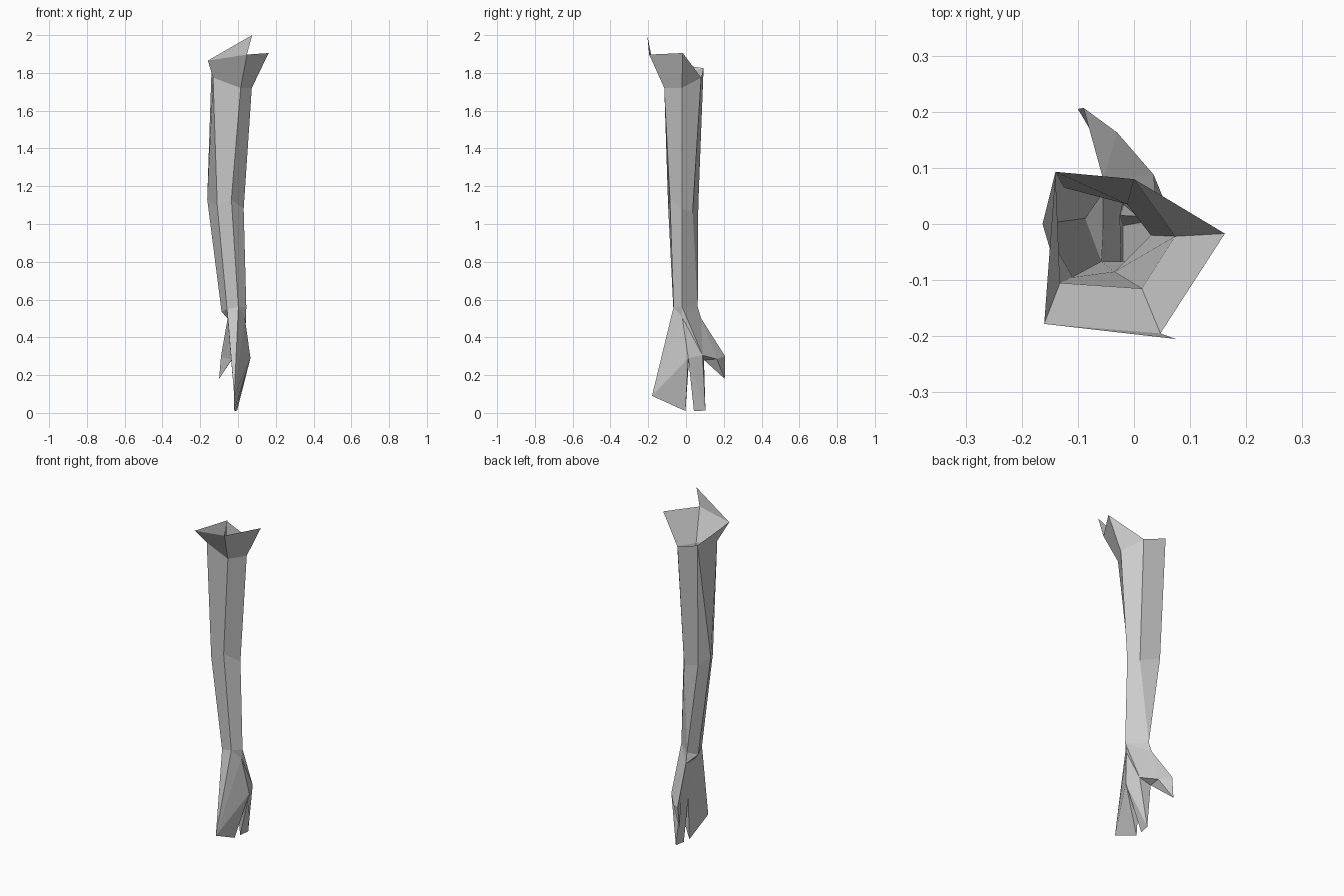
import bpy
import bmesh
from mathutils import Vector

old = bpy.data.objects.get("Cube")
if old:
    bpy.data.objects.remove(old)

# One plain material for the whole model
grey = bpy.data.materials.new("plain grey")
grey.use_nodes = True
tone = (0.6, 0.6, 0.6, 1)
grey.diffuse_color = tone
grey.node_tree.nodes["Principled BSDF"].inputs["Base Color"].default_value = tone


def build(name, faces):
    """Make a flat-shaded open surface from faces given as corner points."""
    bm = bmesh.new()
    for corners in faces:
        bm.faces.new([bm.verts.new(Vector(point)) for point in corners])
    bmesh.ops.remove_doubles(bm, verts=bm.verts[:], dist=0.001)
    bmesh.ops.dissolve_degenerate(bm, edges=bm.edges[:], dist=0.0001)
    bmesh.ops.recalc_face_normals(bm, faces=bm.faces[:])
    mesh = bpy.data.meshes.new(name)
    bm.to_mesh(mesh)
    bm.free()
    mesh.materials.append(grey)
    part = bpy.data.objects.new(name, mesh)
    bpy.context.collection.objects.link(part)
    return part


def loft(upper, lower):
    """Quads between two rings; repeated points collapse to triangles."""
    count = len(upper)
    faces = []
    for i in range(count):
        j = (i + 1) % count
        faces.append((lower[i], lower[j], upper[j], upper[i]))
    return faces


# Points shared by the flared cuff and the sleeve
back_right = (0, 0.08, 1.775)
back_left = (-0.14, 0.093, 1.825)

# Rings from top to bottom, starting at the front and turning through +x
rim_front = (-0.16, -0.178, 1.865)
rim_notch = (0.047, -0.195, 1.897)
rim = [rim_front, rim_notch, (0.162, -0.017, 1.905),
       back_right, back_left, back_left]
shoulder = [(-0.132, -0.105, 1.775), (0.014, -0.115, 1.72),
            (0.073, -0.022, 1.72), back_right, back_left, back_left]
elbow = [(-0.11, -0.095, 1.1), (-0.035, -0.085, 1.13),
         (0.03, -0.02, 1.08), (-0.012, 0.035, 1.06),
         (-0.125, 0.065, 1.1), (-0.163, 0, 1.13)]
wrist_front = (-0.058, -0.067, 0.55)
wrist_edge = (0.002, -0.066, 0.56)
wrist_outer = (0.044, -0.02, 0.56)
wrist_back = (-0.05, 0.062, 0.56)
wrist_inner = (-0.087, 0.01, 0.535)
wrist = [wrist_front, wrist_edge, wrist_outer,
         wrist_back, wrist_back, wrist_inner]

# Flared cuff with its torn spike
spike = (rim_front, rim_notch, (0.075, -0.205, 2.0))
build("shoulder_cuff", loft(rim, shoulder) + [spike])
build("upper_arm", loft(shoulder, elbow))
build("forearm", loft(elbow, wrist))

# Hand landmarks
heel_outer = (0.036, -0.02, 0.505)
heel_inner = (-0.055, -0.01, 0.5)
knuckle = (0.066, 0.012, 0.29)
back_knuckle = (0.035, 0.088, 0.305)
finger_web = (-0.025, 0.015, 0.27)
thumb_web = (-0.035, 0.095, 0.28)
thumb_root = (-0.055, 0.08, 0.5)
thumb_top = (-0.09, 0.207, 0.3)
thumb_tip = (-0.1, 0.205, 0.18)
thumb_under = (-0.03, 0.163, 0.285)
fin_front = (-0.02, -0.18, 0.09)
fin_back = (-0.02, -0.003, 0.01)
finger_front = (-0.015, 0.042, 0.01)
finger_back = (-0.005, 0.103, 0.012)

# Palm and back of the hand
palm = [
    (wrist_edge, wrist_outer, heel_outer),
    (wrist_front, wrist_inner, heel_inner),
    (wrist_inner, wrist_back, thumb_root),
    (wrist_inner, thumb_root, heel_inner),
    (heel_inner, thumb_root, thumb_web),
    (heel_inner, thumb_web, finger_web),
    (heel_outer, knuckle, back_knuckle),
    (wrist_outer, heel_outer, back_knuckle),
    (wrist_outer, back_knuckle, thumb_root),
    (wrist_outer, thumb_root, wrist_back),
]
# Broad joined fingers
broad_finger = [
    (wrist_front, wrist_edge, fin_front),
    (wrist_edge, heel_outer, fin_front),
    (heel_outer, knuckle, fin_front),
    (knuckle, fin_back, fin_front),
    (wrist_front, heel_inner, fin_front),
    (heel_inner, finger_web, fin_front),
    (finger_web, fin_back, fin_front),
    (knuckle, fin_back, finger_web),
]
# Narrow rear finger
rear_finger = [
    (knuckle, finger_front, finger_back),
    (knuckle, finger_back, back_knuckle),
    (knuckle, finger_web, finger_front),
    (finger_web, finger_back, finger_front),
    (finger_web, thumb_web, finger_back),
    (thumb_web, back_knuckle, finger_back),
]
# Thumb
thumb = [
    (back_knuckle, thumb_under, thumb_root),
    (thumb_under, thumb_top, thumb_root),
    (thumb_under, thumb_tip, thumb_top),
    (back_knuckle, thumb_web, thumb_under),
    (thumb_web, thumb_tip, thumb_under),
    (thumb_root, thumb_top, thumb_web),
    (thumb_top, thumb_tip, thumb_web),
]
build("hand", palm + broad_finger + rear_finger + thumb)
